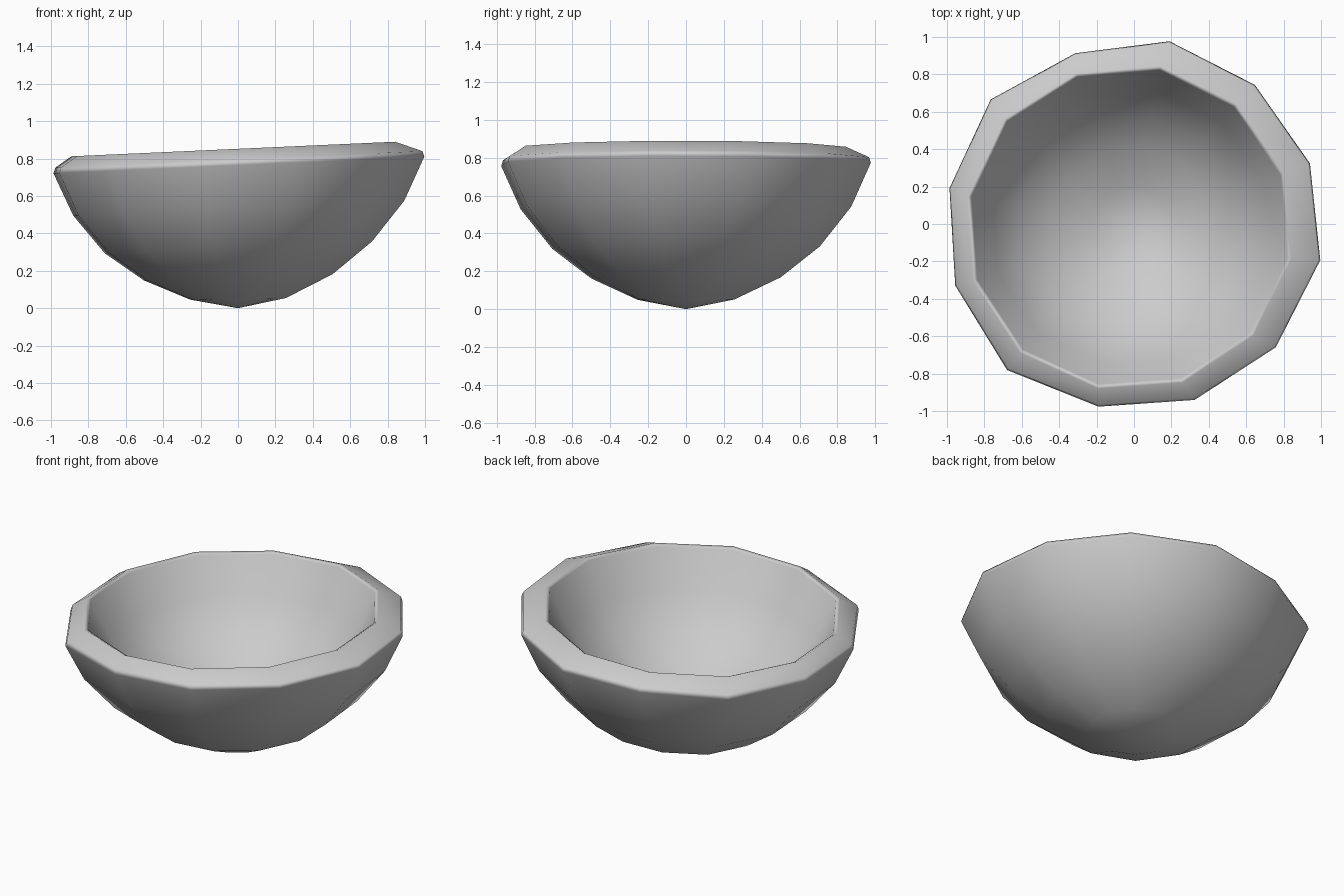
import bpy, bmesh, math

cube = bpy.data.objects.get("Cube")
if cube:
    bpy.data.objects.remove(cube, do_unlink=True)

SIDES = 12
START = math.radians(-11)
TILT = 0.045
# Hand-made wobble of the outline, one factor per side
WOBBLE = [1.02, 1.0, 0.99, 1.0, 0.97, 1.02, 1.01, 1.016, 1.04, 1.0, 1.0, 1.01]
# Wall profiles: radius and height, bottom to top
OUTER = [(0.26, 0.05), (0.51, 0.165), (0.72, 0.325), (0.89, 0.535),
         (0.995, 0.765), (0.985, 0.795)]
INNER = [(0.878, 0.852), (0.855, 0.84), (0.745, 0.62), (0.6, 0.44),
         (0.425, 0.31), (0.21, 0.21)]
INNER_SHIFT = (-0.03, -0.02)

bm = bmesh.new()


def add_ring(radius, height, shift=(0, 0), wobble=1.0):
    """One twelve-sided loop, leaning up towards +x."""
    ring = []
    for i in range(SIDES):
        a = START + math.tau * i / SIDES
        r = radius * (1 + (WOBBLE[i] - 1) * wobble)
        x, y = r * math.cos(a) + shift[0], r * math.sin(a) + shift[1]
        ring.append(bm.verts.new((x, y, height + TILT * x * min(1, radius / 0.7))))
    return ring


# Outer wall, rim and hollow as one run of loops
rings = [add_ring(r, z, wobble=min(1, r)) for r, z in OUTER]
rings += [add_ring(r, z, [s * r for s in INNER_SHIFT], 0.3) for r, z in INNER]
for low, high in zip(rings, rings[1:]):
    for i in range(SIDES):
        j = (i + 1) % SIDES
        bm.faces.new((low[i], low[j], high[j], high[i]))

# Pointed underside and the floor of the hollow
for ring, z in ((rings[0], 0.0), (rings[-1], 0.17)):
    tip = bm.verts.new((0, 0, z))
    for i in range(SIDES):
        bm.faces.new((ring[i], ring[(i + 1) % SIDES], tip))
bmesh.ops.recalc_face_normals(bm, faces=bm.faces)

mesh = bpy.data.meshes.new("bowl")
bm.to_mesh(mesh)
bm.free()
mesh.shade_smooth()
bowl = bpy.data.objects.new("bowl", mesh)
bpy.context.collection.objects.link(bowl)

# Keeps the rim flat between its rounded edges
bowl.modifiers.new("flat_rim", "WEIGHTED_NORMAL").keep_sharp = True

# Plain clay
clay = bpy.data.materials.new("light_grey")
clay.use_nodes = True
colour = (0.6, 0.6, 0.6, 1)
clay.diffuse_color = colour
clay.node_tree.nodes["Principled BSDF"].inputs["Base Color"].default_value = colour
mesh.materials.append(clay)
